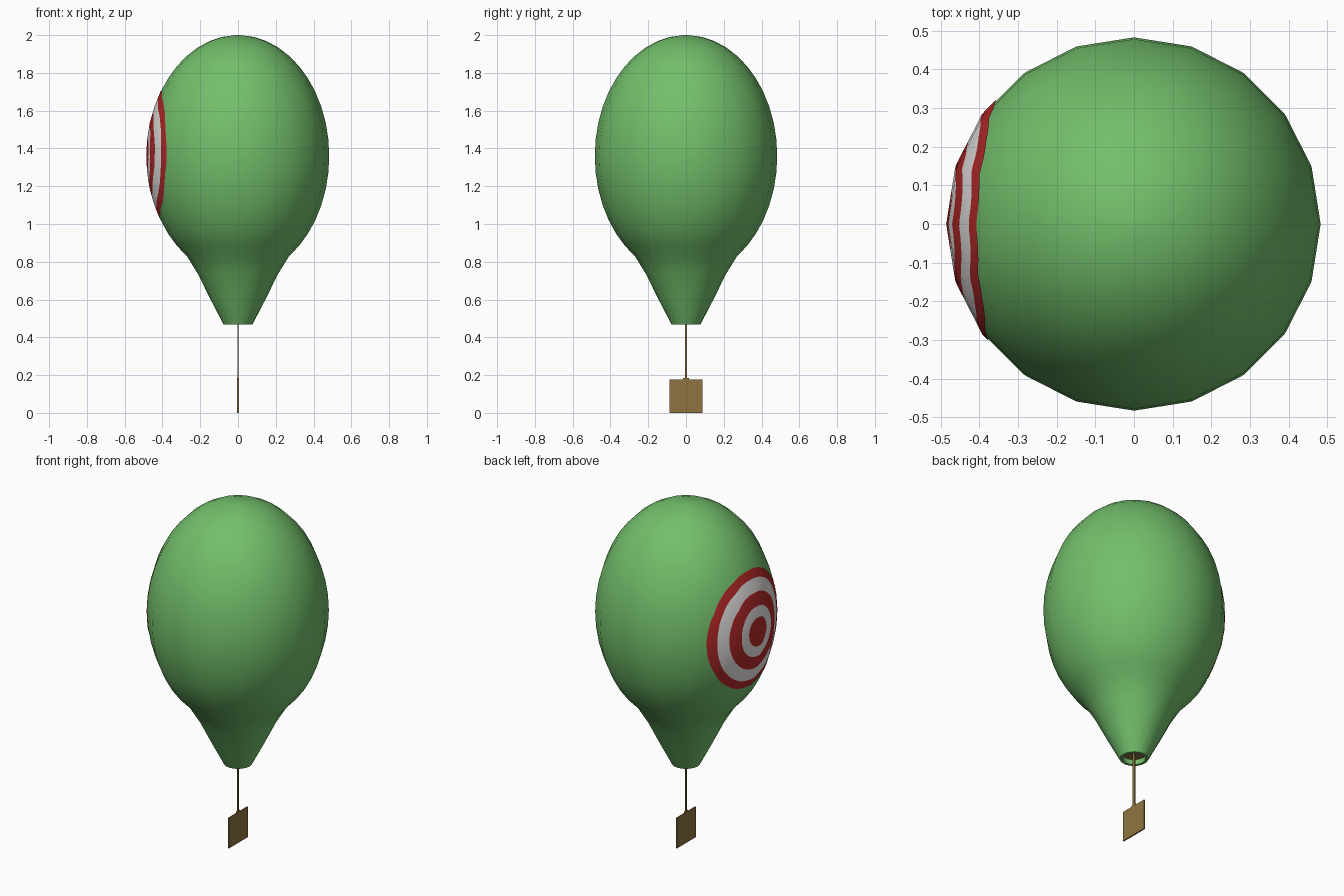
import bpy, bmesh, math
from mathutils import Vector
from mathutils.bvhtree import BVHTree

if "Cube" in bpy.data.objects:
    bpy.data.objects.remove(bpy.data.objects["Cube"])


def material(name, rgb):
    m = bpy.data.materials.new(name)
    m.diffuse_color = (*rgb, 1)
    m.use_nodes = True
    m.node_tree.nodes["Principled BSDF"].inputs["Base Color"].default_value = m.diffuse_color
    return m


green = material("balloon green", (0.17, 0.52, 0.147))
red = material("target red", (0.46, 0.022, 0.022))
white = material("target white", (0.80, 0.78, 0.77))
brown = material("basket brown", (0.28, 0.175, 0.052))


def finish(bm, name, mats, smooth=False):
    me = bpy.data.meshes.new(name)
    bm.to_mesh(me)
    bm.free()
    for m in mats:
        me.materials.append(m)
    ob = bpy.data.objects.new(name, me)
    bpy.context.collection.objects.link(ob)
    for p in me.polygons:
        p.use_smooth = smooth
    return ob


def box(name, size, centre, mat):
    bm = bmesh.new()
    bmesh.ops.create_cube(bm, size=1)
    for v in bm.verts:
        v.co = Vector(a * s + c for a, s, c in zip(v.co, size, centre))
    return finish(bm, name, [mat])


# Balloon envelope: 20-sided lathe, egg body on a tapering open neck
SIDES, R, H, ZC = 20, 0.483, 0.64, 1.36
profile = [(0.068, 0.51), (0.06, 0.467), (0.076, 0.467), (0.145, 0.60), (0.212, 0.735)]
for deg in range(-56, 90, 8):
    a = math.radians(deg)
    profile.append((R * math.cos(a), ZC + H * math.sin(a)))

bm = bmesh.new()
rings = [[bm.verts.new((r * math.cos(math.tau * i / SIDES), r * math.sin(math.tau * i / SIDES), z))
          for i in range(SIDES)] for r, z in profile]
for lo, hi in zip(rings, rings[1:]):
    for i in range(SIDES):
        j = (i + 1) % SIDES
        bm.faces.new((lo[i], lo[j], hi[j], hi[i]))
top = bm.verts.new((0, 0, ZC + H))
for i in range(SIDES):
    bm.faces.new((rings[-1][i], rings[-1][(i + 1) % SIDES], top))
surface = BVHTree.FromBMesh(bm)
balloon = finish(bm, "balloon", [green], True)
bpy.context.view_layer.objects.active = balloon
balloon.select_set(True)
bpy.ops.object.shade_smooth_by_angle(angle=math.radians(40))

# Plug inside the neck
bm = bmesh.new()
bmesh.ops.create_circle(bm, cap_ends=True, segments=SIDES, radius=0.066)
bmesh.ops.translate(bm, verts=bm.verts, vec=(0, 0, 0.50))
bmesh.ops.reverse_faces(bm, faces=bm.faces)
finish(bm, "neck_plug", [brown])

# Target: concentric bands projected on to the left side as a thin skin
bands = [0, 0.25, 0.43, 0.65, 0.86, 1]
STEPS, SEG = 6, 80


def on_balloon(f, k):
    a = math.tau * k / SEG
    y, z = 0.01 + 0.308 * f * math.cos(a), 1.37 + 0.335 * f * math.sin(a)
    hit = surface.ray_cast(Vector((-2, y, z)), Vector((1, 0, 0)))[0]
    n = Vector((hit.x / R**2, hit.y / R**2, (hit.z - ZC) / H**2)).normalized()
    return hit + n * 0.003


bm = bmesh.new()
fracs = [a + (b - a) * s / STEPS for a, b in zip(bands, bands[1:]) for s in range(1, STEPS + 1)]
centre = bm.verts.new(on_balloon(0, 0))
loops = [[bm.verts.new(on_balloon(f, k)) for k in range(SEG)] for f in fracs]
for k in range(SEG):
    n = (k + 1) % SEG
    bm.faces.new((centre, loops[0][n], loops[0][k]))
    for i, (a, b) in enumerate(zip(loops, loops[1:])):
        face = bm.faces.new((a[k], a[n], b[n], b[k]))
        face.material_index = ((i + 1) // STEPS) % 2
bmesh.ops.recalc_face_normals(bm, faces=bm.faces)
if sum(f.normal.x for f in bm.faces) > 0:
    bmesh.ops.reverse_faces(bm, faces=bm.faces)
target = finish(bm, "target", [red, white], True)
target.data.normals_split_custom_set_from_vertices(
    [Vector((v.co.x / R**2, v.co.y / R**2, (v.co.z - ZC) / H**2)).normalized()
     for v in target.data.vertices])

# Rope and flat basket panel
box("rope", (0.007, 0.013, 0.33), (0, 0, 0.335), brown)
box("rope_knot", (0.008, 0.03, 0.012), (0, 0, 0.18), brown)
box("basket", (0.008, 0.176, 0.177), (0, 0, 0.0885), brown)
